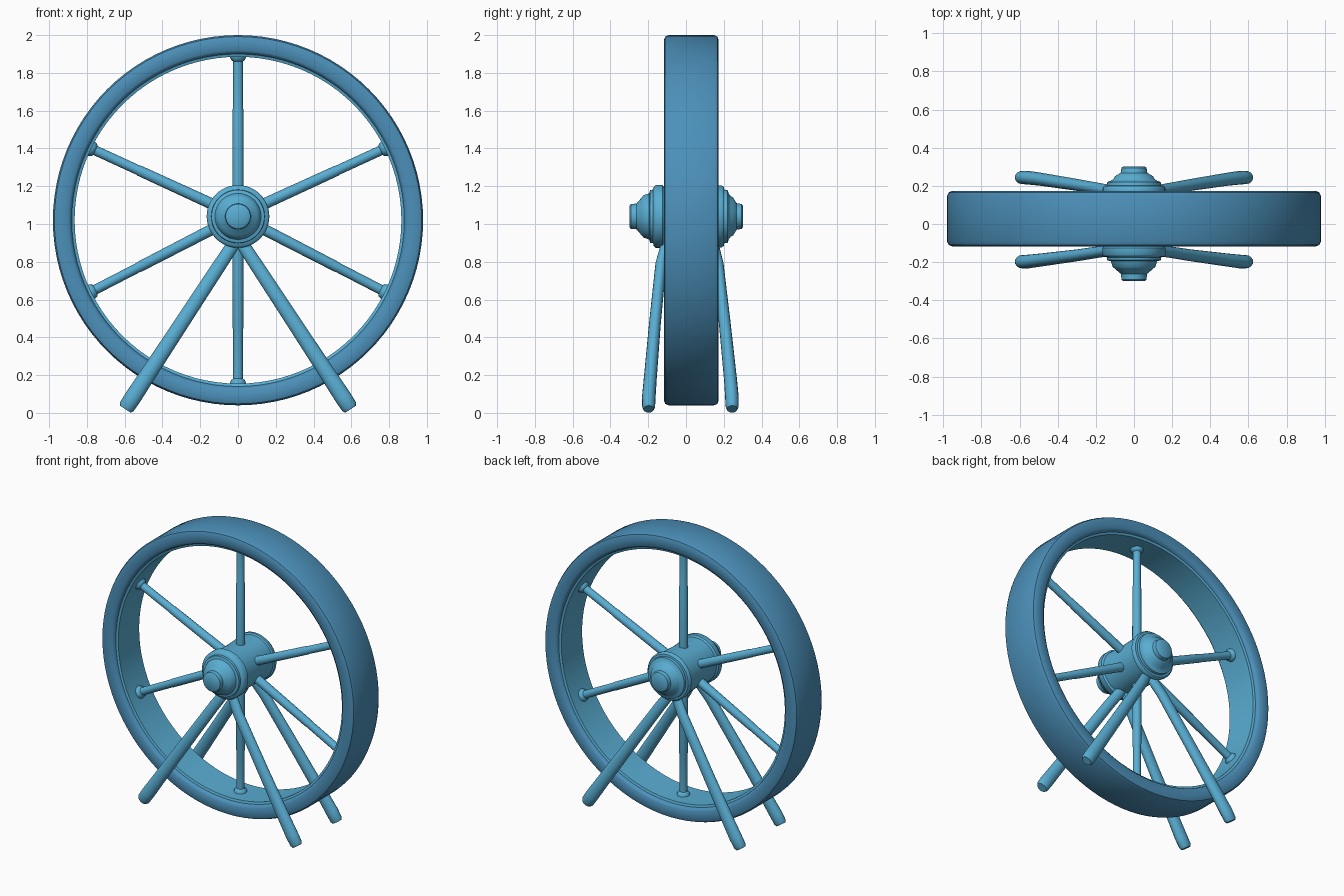
import bpy, bmesh, math
from mathutils import Vector, Matrix

if "Cube" in bpy.data.objects:
    bpy.data.objects.remove(bpy.data.objects["Cube"], do_unlink=True)


def material(name, color):
    mat = bpy.data.materials.new(name)
    mat.use_nodes = True
    mat.diffuse_color = color
    mat.node_tree.nodes["Principled BSDF"].inputs["Base Color"].default_value = color
    return mat


SKY = material("sky blue", (0.10, 0.42, 0.65, 1))
STEEL = material("steel blue", (0.072, 0.28, 0.49, 1))
AXLE_Z = 1.04
RIM_CENTRE = Vector((0, 0.028, 1.02))


def finish(name, bm, mats, angle=40):
    bmesh.ops.recalc_face_normals(bm, faces=bm.faces)
    mesh = bpy.data.meshes.new(name)
    bm.to_mesh(mesh)
    bm.free()
    obj = bpy.data.objects.new(name, mesh)
    bpy.context.collection.objects.link(obj)
    for mat in mats:
        mesh.materials.append(mat)
    bpy.ops.object.select_all(action="DESELECT")
    obj.select_set(True)
    bpy.context.view_layer.objects.active = obj
    bpy.ops.object.shade_smooth_by_angle(angle=math.radians(angle))
    return obj


def lathe(name, profile, centre, mats, closed, steps):
    """Spin (radius, y) points around the y axis."""
    bm = bmesh.new()
    verts = [bm.verts.new((r, y, 0)) for r, y in profile]
    edges = [bm.edges.new(pair) for pair in zip(verts, verts[1:])]
    if closed:
        edges.append(bm.edges.new((verts[-1], verts[0])))
    bmesh.ops.spin(bm, geom=verts + edges, cent=(0, 0, 0), axis=(0, 1, 0),
                   angle=math.tau, steps=steps, use_merge=True)
    bmesh.ops.remove_doubles(bm, verts=bm.verts, dist=0.0005)
    bmesh.ops.translate(bm, verts=bm.verts, vec=centre)
    return finish(name, bm, mats)


def rod(name, path, radii, flat=1.0, sides=16):
    """Sweep a round section along a path, capped at both ends."""
    bm = bmesh.new()
    pts = [Vector(p) for p in path]
    rings = []
    for i, (p, r) in enumerate(zip(pts, radii)):
        along = (pts[min(i + 1, len(pts) - 1)] - pts[max(i - 1, 0)]).normalized()
        u = along.cross(Vector((0, 1, 0))).normalized()
        v = along.cross(u)
        rings.append([bm.verts.new(p + r * (u * math.cos(a) + v * math.sin(a) * flat))
                      for a in (math.tau * k / sides for k in range(sides))])
    for a, b in zip(rings, rings[1:]):
        for k in range(sides):
            bm.faces.new((a[k], a[k - 1], b[k - 1], b[k]))
    bm.faces.new(rings[0])
    bm.faces.new(rings[-1])
    return finish(name, bm, [SKY])


# Rim: rounded band with a slightly raised inner lining
half = [(0.865, 0.115), (0.88, 0.12), (0.885, 0.135), (0.898, 0.145),
        (0.955, 0.145), (0.972, 0.138), (0.98, 0.12)]
rim = lathe("wheel_rim", [(r, -y) for r, y in half] + half[::-1],
            RIM_CENTRE, [STEEL, SKY], True, 96)
for face in rim.data.polygons:
    offset = face.center - RIM_CENTRE
    if math.hypot(offset.x, offset.z) < 0.88:
        face.material_index = 1

# Hub: stepped barrel with a tapered cap on each side
lathe("hub", [(0, -0.3), (0.055, -0.3), (0.066, -0.292), (0.068, -0.262),
              (0.1, -0.235), (0.112, -0.225), (0.122, -0.195), (0.14, -0.19),
              (0.142, -0.175), (0.158, -0.17), (0.166, -0.16), (0.166, -0.125),
              (0.155, -0.115), (0.15, 0.0), (0.155, 0.165), (0.164, 0.172),
              (0.164, 0.19), (0.156, 0.2), (0.142, 0.202), (0.14, 0.22),
              (0.122, 0.226), (0.108, 0.236), (0.1, 0.25), (0.07, 0.268),
              (0.066, 0.295), (0.055, 0.302), (0, 0.302)],
      (0, 0, AXLE_Z), [SKY], False, 48)

# Six spokes, each with a flared foot on the rim
for i, degrees in enumerate((26, 90, 154, 206, 270, 334)):
    a = math.radians(degrees)
    foot = RIM_CENTRE + Vector((math.cos(a), 0, math.sin(a))) * 0.875
    root = Vector((0, RIM_CENTRE.y, AXLE_Z)) + Vector((math.cos(a), 0, math.sin(a))) * 0.1
    ts = (0, 0.62, 0.63, 0.955, 0.962, 0.982, 1)
    rod(f"spoke_{i + 1}", [root.lerp(foot, t) for t in ts],
        (0.03, 0.028, 0.026, 0.026, 0.035, 0.042, 0.044))

# Four splayed support legs, front and back pairs
for end, ys in (("front", (-0.1, -0.133, -0.165, -0.19, -0.197, -0.198, -0.198)),
                ("back", (0.14, 0.17, 0.206, 0.236, 0.243, 0.244, 0.244))):
    for side, sx in (("left", 1), ("right", -1)):
        path = []
        for t, y in zip((0, 0.14, 0.5, 0.83, 0.93, 0.985, 1), ys):
            path.append((sx * (0.01 + 0.587 * t), y, 0.915 - 0.895 * t))
        rod(f"{end}_{side}_leg", path,
            (0.034, 0.036, 0.039, 0.043, 0.045, 0.043, 0.034), flat=0.8)
